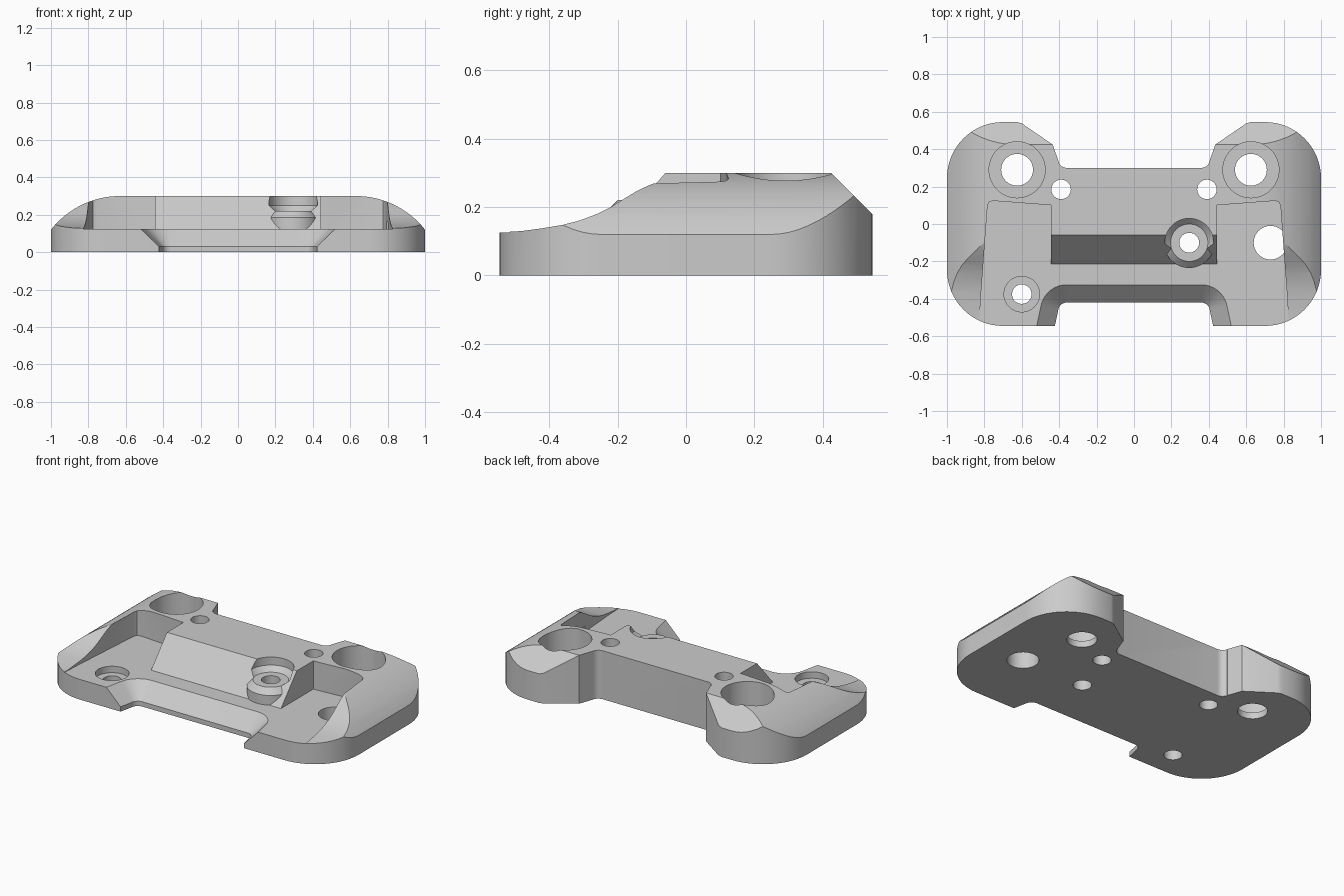
import bpy, bmesh
from math import sin, cos, radians, sqrt

if "Cube" in bpy.data.objects:
    bpy.data.objects.remove(bpy.data.objects["Cube"])

TOP, FLOOR = 0.3, 0.125
grey = bpy.data.materials.new("plain grey")
grey.use_nodes = True
grey.diffuse_color = (0.6, 0.6, 0.6, 1)
grey.node_tree.nodes["Principled BSDF"].inputs["Base Color"].default_value = (0.6, 0.6, 0.6, 1)


def arc(cx, cy, r, a0, a1, n=16):
    angles = [radians(a0 + (a1 - a0) * i / n) for i in range(n + 1)]
    return [(cx + r * cos(a), cy + r * sin(a)) for a in angles]


def mirrored(half):
    return half + [(-x, y) for x, y in reversed(half)]


def loft(name, rings):
    """Closed solid through rings that have equal point counts."""
    bm = bmesh.new()
    loops = [[bm.verts.new(p) for p in ring] for ring in rings]
    n = len(loops[0])
    for a, b in zip(loops, loops[1:]):
        for i in range(n):
            j = (i + 1) % n
            bm.faces.new((a[i], a[j], b[j], b[i]))
    bm.faces.new(loops[0][::-1])
    bm.faces.new(loops[-1])
    bmesh.ops.recalc_face_normals(bm, faces=bm.faces)
    mesh = bpy.data.meshes.new(name)
    bm.to_mesh(mesh)
    bm.free()
    mesh.materials.append(grey)
    obj = bpy.data.objects.new(name, mesh)
    bpy.context.collection.objects.link(obj)
    return obj


def upright(name, pts, z0, z1):
    return loft(name, [[(x, y, z) for x, y in pts] for z in (z0, z1)])


def along_x(name, pts, x0, x1):
    return loft(name, [[(x, y, z) for y, z in pts] for x in (x0, x1)])


def turned(name, x, y, profile):
    """Round solid from (radius, height) pairs."""
    return loft(name, [[(px, py, z) for px, py in arc(x, y, r, 0, 352.5, 47)]
                       for r, z in profile])


def combine(obj, tool, operation="DIFFERENCE"):
    mod = obj.modifiers.new(tool.name, "BOOLEAN")
    mod.operation, mod.solver, mod.object = operation, "EXACT", tool
    bpy.context.view_layer.objects.active = obj
    bpy.ops.object.modifier_apply(modifier=mod.name)
    bpy.data.objects.remove(tool)


# Body outline with round corners and a recess in the back edge
half = arc(0.7, -0.245, 0.3, -90, 0) + arc(0.7, 0.245, 0.3, 0, 90)
half += [(0.625, 0.545), (0.6, 0.538), (0.435, 0.425), (0.403, 0.335)]
half += arc(0.36, 0.345, 0.045, -15, -90, 6)
body = upright("mounting_plate", mirrored(half), 0, TOP)

# Rounded shoulders on both sides
R, start = 0.47, 0.63
shoulder = [(1.05, -0.1), (1.05, 0.09)]
for i in range(21):
    x = 1.0 - (1.0 - start) * i / 20
    shoulder.append((x, TOP - R + sqrt(R * R - (x - start) ** 2)))
crown = loft("crown", [[(x, y, z) for x, z in mirrored(shoulder)] for y in (-0.7, 0.7)])
combine(body, crown, "INTERSECT")

# Back edge chamfer
combine(body, along_x("back_chamfer", [(0.325, 0.4), (0.7, 0.4), (0.7, 0.025)], -1.2, 1.2))

# Swept front of the side walls
sweep = [(-0.7, 0.5), (-0.7, 0.126), (-0.545, 0.126), (-0.48, 0.13), (-0.42, 0.138),
         (-0.36, 0.148), (-0.31, 0.161), (-0.26, 0.18), (-0.22, 0.2), (-0.18, 0.225),
         (-0.14, 0.249), (-0.11, 0.263), (-0.08, 0.275), (-0.04, 0.287), (0, 0.296),
         (0.03, 0.31), (0.03, 0.5)]
for s in (-1, 1):
    combine(body, along_x("side_sweep", sweep, s * 0.55, s * 1.2))

# Ramp between the pockets
combine(body, along_x("ramp_cut", [(-0.7, FLOOR), (-0.215, FLOOR), (-0.06, TOP),
                                   (0.029, 0.4), (-0.7, 0.4)], -0.46, 0.46))

# Pocket on each side, open to the front
pocket = [(0.445, -0.7), (0.445, 0.101), (0.49, 0.104), (0.755, 0.124), (0.774, 0.118),
          (0.783, 0.1), (0.82, -0.4), (0.835, -0.7)]
for s in (-1, 1):
    combine(body, upright("pocket", [(s * x, y) for x, y in pocket], FLOOR, 0.5))


# Front recess with sloping edge
def recess(r):
    pts = arc(-0.36, -0.465, r, 90, 168, 10)
    x, y = pts[-1]
    drop = y + 0.75
    pts.append((x - drop * sin(radians(12)) / cos(radians(12)), -0.75))
    return mirrored(pts)


combine(body, loft("front_recess", [[(x, y, z) for x, y in recess(r)] for r, z in
                                    ((0.045, -0.1), (0.045, 0.03), (0.185, 0.17))]))

# Raised screw boss and the hollow above it
BX, BY = 0.295, -0.1
combine(body, turned("boss", BX, BY, [(0.135, 0.05), (0.135, 0.185), (0.1, 0.22)]), "UNION")
combine(body, turned("boss_hollow", BX, BY, [(0.1, 0.22), (0.13, 0.25), (0.13, 0.5)]))
combine(body, turned("boss_hole", BX, BY, [(0.053, -0.1), (0.053, 0.5)]))

# Large stepped holes and pin holes at the back
for s in (-1, 1):
    combine(body, turned("back_hole", s * 0.625, 0.29, [(0.085, -0.1), (0.085, 0.04),
                                                         (0.15, 0.04), (0.15, 0.5)]))
    combine(body, turned("pin_hole", s * 0.39, 0.185, [(0.052, -0.1), (0.052, 0.5)]))

# Holes in the pocket floors
combine(body, turned("screw_hole", -0.6, -0.375, [(0.052, -0.1), (0.052, 0.085),
                                                   (0.095, 0.085), (0.095, 0.4)]))
combine(body, turned("side_hole", 0.73, -0.1, [(0.09, -0.1), (0.09, 0.16)]))

bpy.ops.object.select_all(action="DESELECT")
body.select_set(True)
bpy.context.view_layer.objects.active = body
bpy.ops.object.shade_smooth_by_angle(angle=radians(25))
